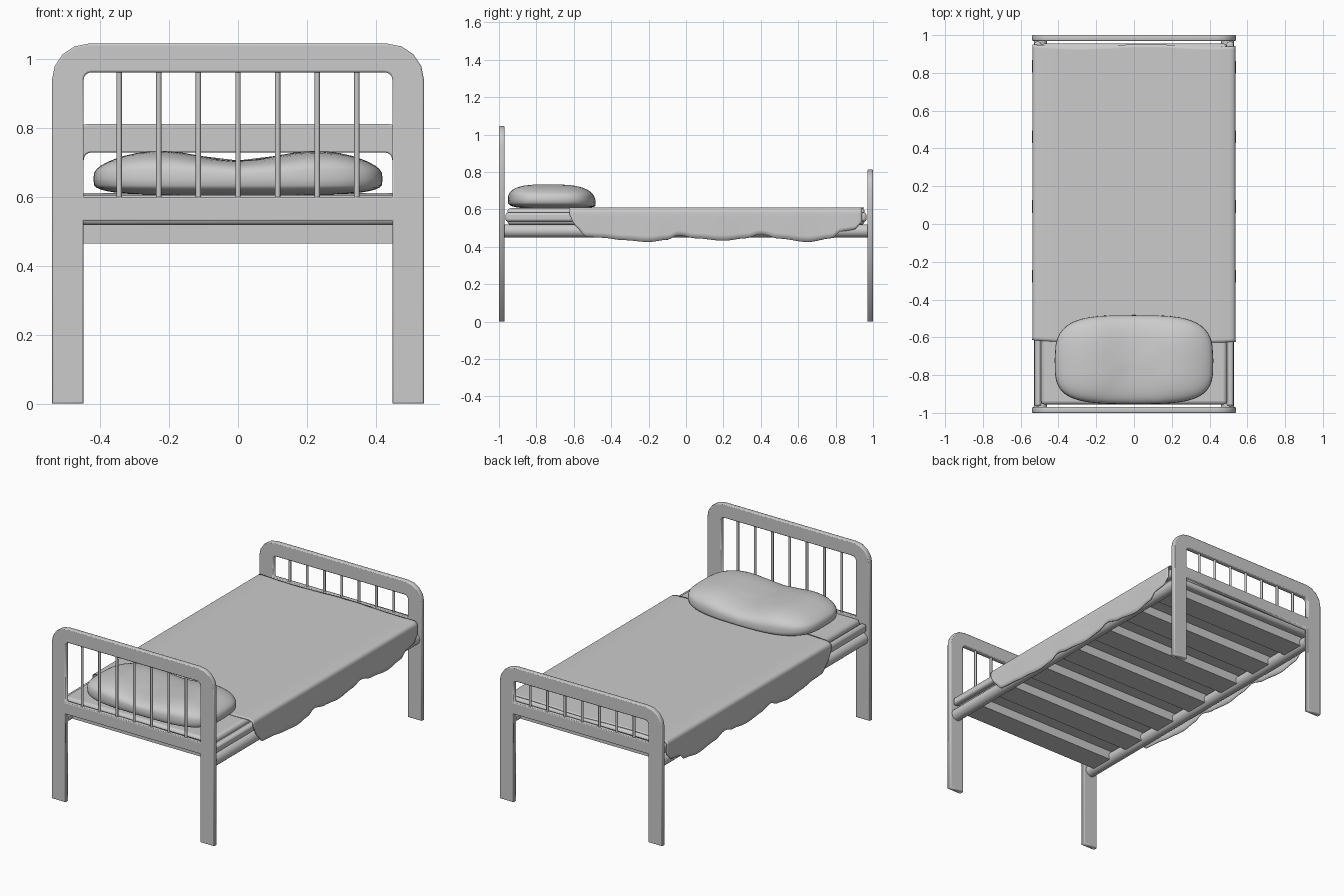
import bpy, bmesh, math
from mathutils import Vector

if "Cube" in bpy.data.objects:
    bpy.data.objects.remove(bpy.data.objects["Cube"])


def make_obj(name, verts, faces, smooth=40):
    me = bpy.data.meshes.new(name)
    me.from_pydata(verts, [], faces)
    ob = bpy.data.objects.new(name, me)
    bpy.context.collection.objects.link(ob)
    select(ob)
    bpy.ops.object.shade_smooth_by_angle(angle=math.radians(smooth))
    return ob


def select(ob):
    bpy.ops.object.select_all(action='DESELECT')
    ob.select_set(True)
    bpy.context.view_layer.objects.active = ob


def box(name, x0, x1, y0, y1, z0, z1, bevel=0.0, seg=2):
    bpy.ops.mesh.primitive_cube_add(size=1, location=((x0 + x1) / 2, (y0 + y1) / 2, (z0 + z1) / 2))
    ob = bpy.context.object
    ob.name = name
    ob.scale = (x1 - x0, y1 - y0, z1 - z0)
    bpy.ops.object.transform_apply(location=False, rotation=False, scale=True)
    if bevel:
        m = ob.modifiers.new("bevel", 'BEVEL')
        m.width, m.segments = bevel, seg
        bpy.ops.object.shade_smooth_by_angle(angle=math.radians(40))
    return ob


def cylinder(name, r, length, loc, rot=(0, 0, 0), sides=16):
    bpy.ops.mesh.primitive_cylinder_add(vertices=sides, radius=r, depth=length, location=loc, rotation=rot)
    ob = bpy.context.object
    ob.name = name
    bpy.ops.object.shade_smooth_by_angle(angle=math.radians(50))
    return ob


def arc(cx, cz, r, a0, a1, n):
    return [(cx + r * math.cos(math.radians(a0 + (a1 - a0) * i / n)),
             cz + r * math.sin(math.radians(a0 + (a1 - a0) * i / n))) for i in range(n + 1)]


# Head and foot ends: arch outline with legs, one rounded window, thin bars
def bed_end(name, y, top):
    W, w, R, r = 0.54, 0.448, 0.105, 0.022
    outer = [(-W, 0)] + arc(-W + R, top - R, R, 180, 90, 4) + arc(W - R, top - R, R, 90, 0, 4)
    outer += [(W, 0), (w, 0), (w, 0.53), (-w, 0.53), (-w, 0)]
    zt = top - 0.083
    hole = [(-w, 0.60)] + arc(-w + r, zt - r, r, 180, 90, 4) + arc(w - r, zt - r, r, 90, 0, 4) + [(w, 0.60)]
    cu = bpy.data.curves.new(name, 'CURVE')
    cu.dimensions, cu.fill_mode = '2D', 'BOTH'
    b = 0.005
    cu.extrude, cu.bevel_depth, cu.bevel_resolution, cu.offset = 0.015 - b, b, 1, -b
    for pts in (outer, hole):
        sp = cu.splines.new('POLY')
        sp.points.add(len(pts) - 1)
        for p, (x, z) in zip(sp.points, pts):
            p.co = (x, z, 0, 1)
        sp.use_cyclic_u = True
    ob = bpy.data.objects.new(name, cu)
    bpy.context.collection.objects.link(ob)
    ob.rotation_euler = (math.pi / 2, 0, 0)
    ob.location = (0, y, 0)
    select(ob)
    bpy.ops.object.convert(target='MESH')
    for i in range(-3, 4):
        cylinder(name + "_bar", 0.0078, zt - 0.59, (i * 0.115, y, (zt + 0.60) / 2), sides=8)


bed_end("headboard", -0.985, 1.045)
bed_end("footboard", 0.985, 0.812)

# Side rails: round tube with a slimmer rail above
for s in (-1, 1):
    cylinder("side_rail", 0.035, 1.95, (s * 0.495, 0, 0.485), (math.pi / 2, 0, 0), 20)
    xa, xb = sorted((s * 0.49, s * 0.528))
    box("upper_rail", xa, xb, -0.965, 0.965, 0.535, 0.582, 0.012)

# Slats under the mattress
for i in range(7):
    y = -0.84 + i * 0.28
    box("slat", -0.475, 0.475, y - 0.07, y + 0.07, 0.465, 0.52)

# Mattress
box("mattress", -0.492, 0.492, -0.955, 0.955, 0.518, 0.606, 0.018, 3)

# Blanket: draped cross-section with a wavy hem
HEM = [(-0.62, 0.575), (-0.59, 0.51), (-0.53, 0.453), (-0.45, 0.448), (-0.33, 0.435), (-0.2, 0.425),
       (-0.1, 0.437), (-0.04, 0.462), (0.05, 0.445), (0.2, 0.432), (0.32, 0.445), (0.4, 0.467),
       (0.5, 0.443), (0.65, 0.425), (0.78, 0.445), (0.83, 0.482), (0.9, 0.49), (0.945, 0.53)]


def hem(y):
    for (a, p), (b, q) in zip(HEM, HEM[1:]):
        if y <= b:
            t = max(0, (y - a) / (b - a))
            t = t * t * (3 - 2 * t)
            return p + (q - p) * t
    return HEM[-1][1]


N = 90
rows = []
for j in range(N + 1):
    t = j / N
    y = -0.62 + 1.565 * t
    h = hem(y)
    side = []
    for k in range(6):
        f = k / 5
        z = h + (0.585 - h) * f
        side.append((0.535 + 0.002 * math.sin(y * 17) * (1 - f), z))
    side += [(0.533, 0.597), (0.523, 0.605), (0.505, 0.609), (0.42, 0.609), (0.3, 0.609), (0.15, 0.609)]
    sec = side + [(0, 0.609)] + [(-x, z) for x, z in reversed(side)]
    rows.append([(x, y + 0.008 * math.sin(x * 9 + 1) * (2 * abs(t - 0.5)) ** 4, z) for x, z in sec])
M = len(rows[0])
faces = [(j * M + i, j * M + i + 1, (j + 1) * M + i + 1, (j + 1) * M + i)[::-1]
         for j in range(N) for i in range(M - 1)]
blanket = make_obj("blanket", [v for r in rows for v in r], [f[::-1] for f in faces], 60)
m = blanket.modifiers.new("thickness", 'SOLIDIFY')
m.thickness, m.offset = 0.004, 0

# Pillow: squashed rounded cushion, flat underneath, fuller at the head end, dip in the middle
bpy.ops.mesh.primitive_uv_sphere_add(segments=48, ring_count=24, radius=1)
pillow = bpy.context.object
pillow.name = "pillow"


def spow(v, e):
    return math.copysign(abs(v) ** e, v)


for v in pillow.data.vertices:
    p = v.co.copy()
    ph = math.atan2(p.y, p.x)
    rad = min(1, math.hypot(p.x, p.y)) ** 0.7
    u = rad * spow(math.cos(ph), 0.55)
    w = rad * spow(math.sin(ph), 0.55)
    back = max(0, w)
    x = 0.42 * u * (1 - 0.06 * back ** 2)
    mid = 0.652 - 0.025 * back ** 2 * (1 - u * u)
    if p.z > 0:
        top = 0.748 - 0.042 * math.exp(-(x / 0.17) ** 2) - 0.03 * abs(u) ** 4 - 0.012 * back ** 2
        z = mid + spow(p.z, 0.62) * (top - mid)
    else:
        z = mid - (mid - 0.602) * spow(-p.z, 0.5)
    v.co = (x, 0.235 * w - 0.718, z)
bpy.ops.object.shade_smooth()
